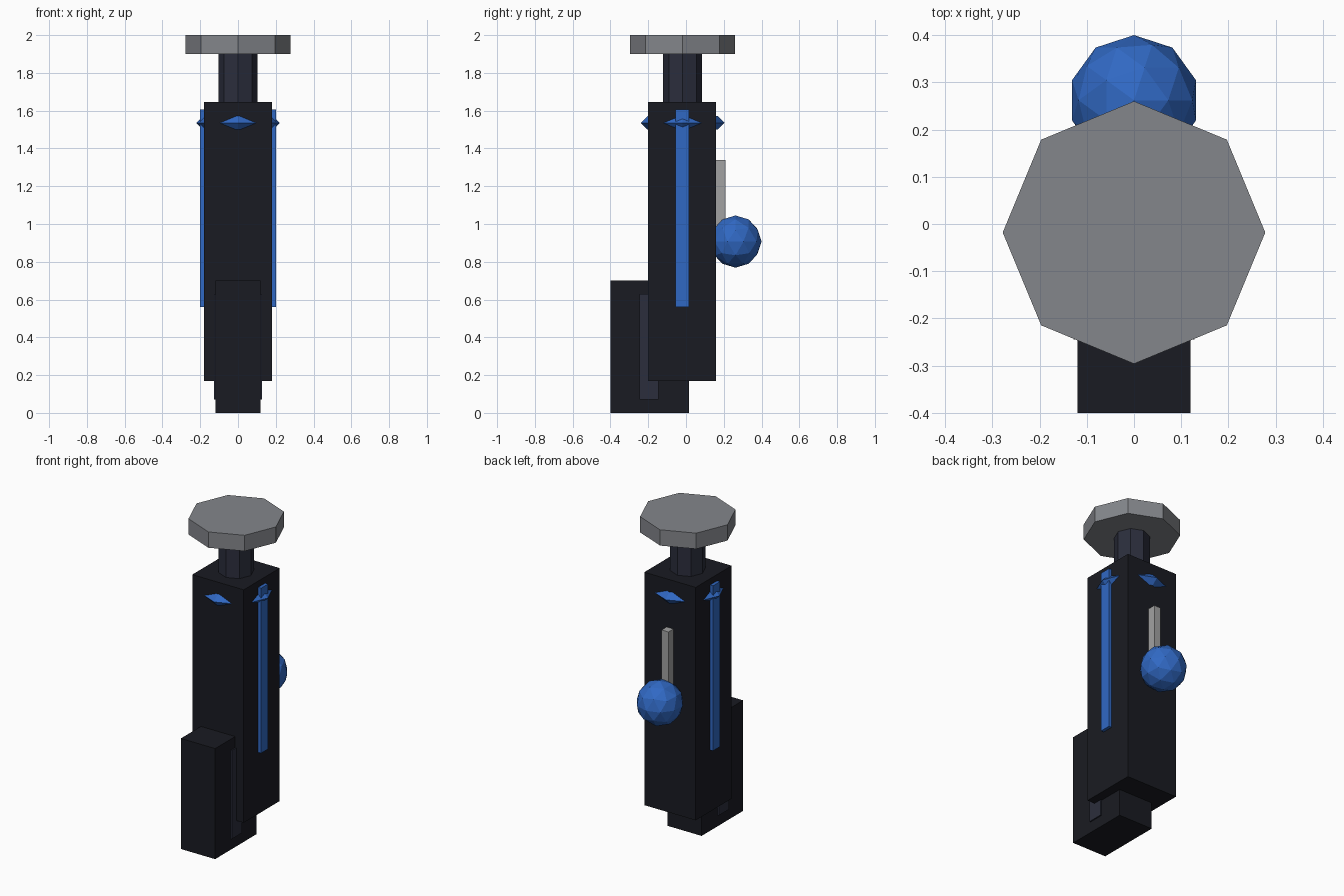
import bpy

if "Cube" in bpy.data.objects:
    bpy.data.objects.remove(bpy.data.objects["Cube"])


def material(name, rgb):
    m = bpy.data.materials.new(name)
    m.diffuse_color = (*rgb, 1)
    m.use_nodes = True
    m.node_tree.nodes["Principled BSDF"].inputs["Base Color"].default_value = m.diffuse_color
    return m


BLACK = material("black", (0.010, 0.011, 0.016))
SLATE = material("slate", (0.024, 0.027, 0.045))
BLUE = material("blue", (0.03, 0.14, 0.55))
STEEL = material("steel", (0.23, 0.24, 0.26))
SILVER = material("silver", (0.36, 0.36, 0.36))


def finish(name, mat):
    ob = bpy.context.object
    ob.name = name
    ob.data.materials.append(mat)
    return ob


def box(name, x, y, z, mat):
    """Box from (min, max) ranges."""
    bpy.ops.mesh.primitive_cube_add(size=1, location=[sum(r) / 2 for r in (x, y, z)])
    ob = finish(name, mat)
    ob.scale = [r[1] - r[0] for r in (x, y, z)]
    bpy.ops.object.transform_apply(location=False, rotation=False, scale=True)
    return ob


def octagon(name, radius, z, mat):
    """Eight-sided prism on the body axis."""
    bpy.ops.mesh.primitive_cylinder_add(vertices=8, radius=radius, depth=z[1] - z[0],
                                        location=(0, -0.018, sum(z) / 2))
    return finish(name, mat)


# Main column and lower front block
box("body", (-0.18, 0.18), (-0.2, 0.16), (0.17, 1.645), BLACK)
box("lower_block", (-0.12, 0.12), (-0.4, 0.015), (0, 0.7), BLACK)

# Side panels and blue strips
for side, s in (("left", -1), ("right", 1)):
    box("side_panel_" + side, sorted((s * 0.1, s * 0.128)), (-0.245, -0.145), (0.07, 0.63), SLATE)
    box("side_strip_" + side, sorted((s * 0.16, s * 0.2)), (-0.055, 0.015), (0.56, 1.605), BLUE)

# Neck and cap
octagon("neck", 0.103, (1.6, 1.9), SLATE)
octagon("cap", 0.278, (1.9, 2.0), STEEL)

# Ring whose corners poke through the four walls
bpy.ops.mesh.primitive_torus_add(major_segments=8, minor_segments=4, major_radius=0.186,
                                 minor_radius=0.036, location=(0, -0.018, 1.535))
finish("collar_ring", BLUE)

# Rear lever with ball
box("lever", (-0.024, 0.024), (0.14, 0.21), (0.88, 1.34), SILVER)
bpy.ops.mesh.primitive_ico_sphere_add(subdivisions=2, radius=0.138, location=(0, 0.262, 0.907))
finish("lever_ball", BLUE)
